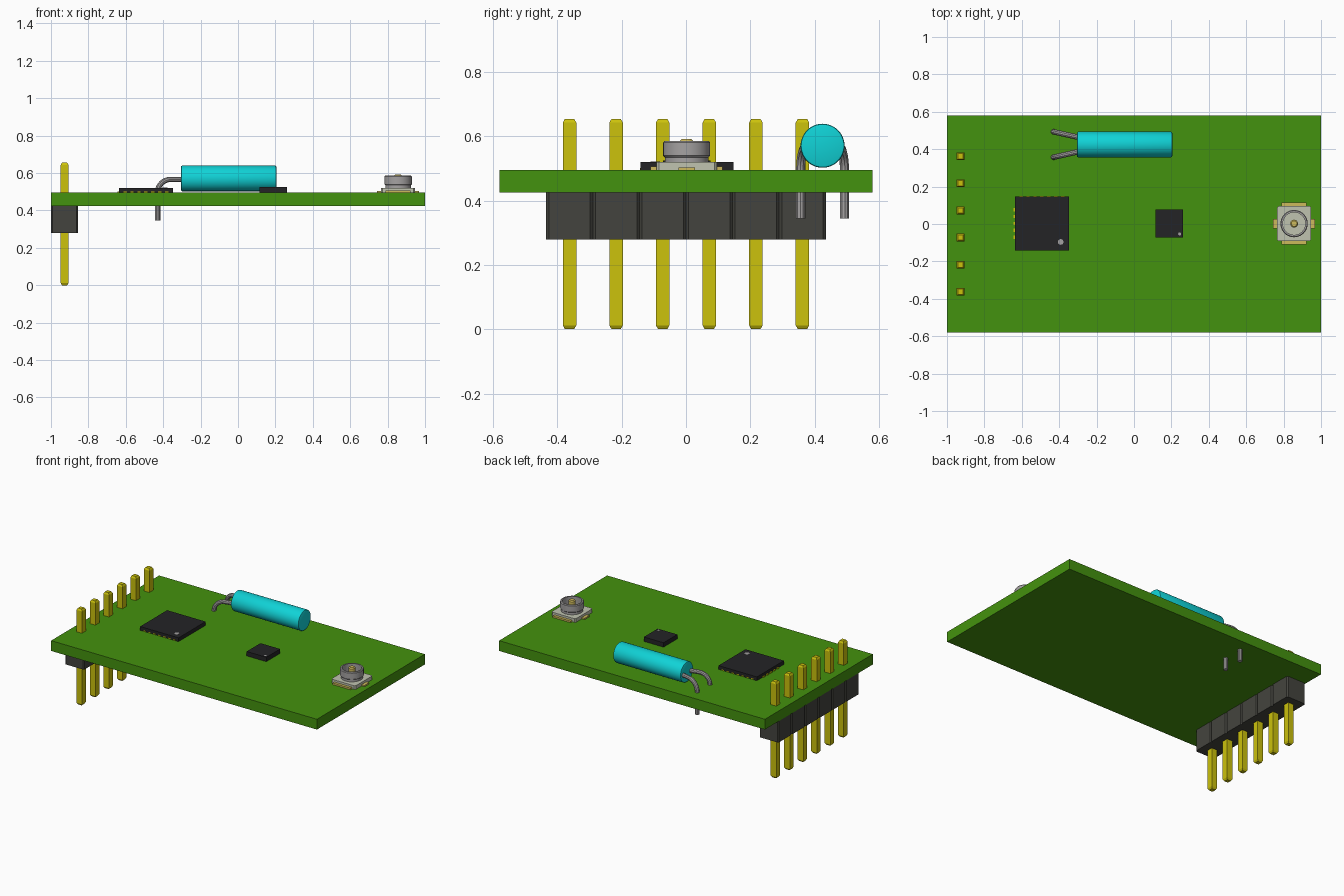
import bpy, bmesh, math
from mathutils import Matrix

cube = bpy.data.objects.get("Cube")
if cube:
    bpy.data.objects.remove(cube, do_unlink=True)


def material(name, r, g, b):
    def lin(c):
        c /= 255
        return c / 12.92 if c <= 0.04045 else ((c + 0.055) / 1.055) ** 2.4
    col = (lin(r), lin(g), lin(b), 1)
    m = bpy.data.materials.new(name)
    m.use_nodes = True
    m.diffuse_color = col
    m.node_tree.nodes["Principled BSDF"].inputs["Base Color"].default_value = col
    return m


GREEN = material("board green", 68, 146, 14)
YELLOW = material("pin yellow", 204, 194, 12)
CHARCOAL = material("header charcoal", 68, 68, 62)
BLACK = material("chip black", 36, 36, 38)
CYAN = material("crystal cyan", 16, 210, 214)
GREY = material("metal grey", 165, 162, 162)
CREAM = material("connector cream", 192, 196, 176)
GOLD = material("contact gold", 206, 186, 92)


def finish(name, bm, mat, smooth=False):
    bmesh.ops.recalc_face_normals(bm, faces=bm.faces)
    me = bpy.data.meshes.new(name)
    bm.to_mesh(me)
    bm.free()
    me.materials.append(mat)
    ob = bpy.data.objects.new(name, me)
    bpy.context.collection.objects.link(ob)
    if smooth:
        bpy.ops.object.select_all(action='DESELECT')
        ob.select_set(True)
        bpy.context.view_layer.objects.active = ob
        bpy.ops.object.shade_smooth_by_angle(angle=math.radians(35))
    return ob


def box(name, x, y, z, mat, chamfer=0):
    """Box from (min, max) ranges; chamfer cuts the vertical edges."""
    bm = bmesh.new()
    size = [r[1] - r[0] for r in (x, y, z)]
    mid = [(r[0] + r[1]) / 2 for r in (x, y, z)]
    bmesh.ops.create_cube(bm, size=1, matrix=Matrix.Translation(mid) @ Matrix.Diagonal((*size, 1)))
    if chamfer:
        upright = [e for e in bm.edges if abs(e.verts[0].co.z - e.verts[1].co.z) > 1e-4]
        bmesh.ops.bevel(bm, geom=upright, offset=chamfer, segments=1, affect='EDGES')
    return finish(name, bm, mat)


def lathe(name, profile, place, mat, steps=40):
    """Spin a closed (radius, height) profile about z, then place it."""
    bm = bmesh.new()
    vs = [bm.verts.new((r, 0, h)) for r, h in profile]
    es = [bm.edges.new((vs[i], vs[(i + 1) % len(vs)])) for i in range(len(vs))]
    bmesh.ops.spin(bm, geom=vs + es, cent=(0, 0, 0), axis=(0, 0, 1),
                   angle=2 * math.pi, steps=steps, use_merge=True)
    bmesh.ops.remove_doubles(bm, verts=bm.verts, dist=1e-5)
    bmesh.ops.dissolve_degenerate(bm, dist=1e-6, edges=bm.edges)
    # drop any sliver faces left on the axis
    axis = [e for e in bm.edges if all(v.co.xy.length < 1e-5 for v in e.verts)]
    bmesh.ops.delete(bm, geom=axis, context='EDGES')
    bm.transform(place)
    return finish(name, bm, mat, True)


def disc(name, x, y, z, r, h, mat):
    return lathe(name, [(0, 0), (r, 0), (r, h), (0, h)], Matrix.Translation((x, y, z)), mat, 24)


TOP = 0.495

# Circuit board
box("board", (-1, 1), (-0.58, 0.58), (0.425, TOP), GREEN)

# Pin header: six chamfered housing blocks with tapered square pins
PITCH, PX = 0.145, -0.927
for i in range(6):
    y = (i - 2.5) * PITCH
    box(f"header_block_{i + 1}", (PX - 0.0725, PX + 0.0725),
        (y - PITCH / 2, y + PITCH / 2), (0.28, 0.425), CHARCOAL, 0.008)
    bm = bmesh.new()
    rings = []
    for half, z in ((0.014, 0), (0.021, 0.012), (0.021, 0.643), (0.014, 0.655)):
        rings.append([bm.verts.new((PX + sx * half, y + sy * half, z))
                      for sx, sy in ((-1, -1), (1, -1), (1, 1), (-1, 1))])
    for a, b in zip(rings, rings[1:]):
        for k in range(4):
            bm.faces.new((a[k], a[(k + 1) % 4], b[(k + 1) % 4], b[k]))
    bm.faces.new(rings[0])
    bm.faces.new(rings[-1])
    finish(f"header_pin_{i + 1}", bm, YELLOW)

# Large chip with marker dot and side contacts
box("large_chip", (-0.637, -0.348), (-0.142, 0.148), (TOP, 0.521), BLACK)
disc("large_chip_dot", -0.392, -0.096, 0.5205, 0.015, 0.0015, GREY)
for i in range(5):
    y = 0.003 + (i - 2) * 0.037
    box(f"large_chip_side_contact_{i + 1}", (-0.645, -0.63), (y - 0.009, y + 0.009), (TOP, 0.502), YELLOW)
for i in range(7):
    x = -0.4925 + (i - 3) * 0.037
    for side, y in (("front", -0.1395), ("back", 0.1455)):
        box(f"large_chip_{side}_contact_{i + 1}", (x - 0.009, x + 0.009),
            (y - 0.003, y + 0.003), (TOP, 0.502), YELLOW)

# Small chip with marker dot
box("small_chip", (0.115, 0.263), (-0.071, 0.077), (TOP, 0.525), BLACK)
disc("small_chip_dot", 0.244, -0.053, 0.5245, 0.008, 0.0015, GREY)

# Crystal can lying along x
CY, CZ, R = 0.425, 0.571, 0.0685
lathe("crystal_can", [(0, 0), (R - 0.007, 0), (R - 0.002, 0.002), (R, 0.007), (R, 0.503),
                      (R - 0.002, 0.508), (R - 0.007, 0.51), (0, 0.51)],
      Matrix.Translation((-0.305, CY, CZ)) @ Matrix.Rotation(math.pi / 2, 4, 'Y'), CYAN, 48)

# Crystal leads: spread outward, bend down and pass through the board
for side, s in (("front", -1), ("back", 1)):
    path = [(-0.295, 0.566)]
    for k in range(9):
        a = math.pi / 2 * k / 8
        path.append((-0.36 - 0.07 * math.sin(a), 0.496 + 0.07 * math.cos(a)))
    path.append((-0.43, 0.345))
    cu = bpy.data.curves.new(f"crystal_lead_{side}", 'CURVE')
    cu.dimensions = '3D'
    cu.bevel_depth, cu.bevel_resolution, cu.use_fill_caps = 0.0145, 3, True
    sp = cu.splines.new('POLY')
    sp.points.add(len(path) - 1)
    for p, (x, z) in zip(sp.points, path):
        spread = 0.038 + 0.030 * (-0.295 - x) / 0.135
        p.co = (x, CY + s * spread, z, 1)
    cu.materials.append(GREY)
    ob = bpy.data.objects.new(f"crystal_lead_{side}", cu)
    bpy.context.collection.objects.link(ob)
    bpy.ops.object.select_all(action='DESELECT')
    ob.select_set(True)
    bpy.context.view_layer.objects.active = ob
    bpy.ops.object.convert(target='MESH')
    bpy.ops.object.shade_smooth_by_angle(angle=math.radians(35))

# Coaxial connector: cream base, gold tabs, grey ring, gold centre pin
KX, KY = 0.856, 0.002
box("connector_base", (KX - 0.091, KX + 0.091), (KY - 0.094, KY + 0.094), (TOP, 0.520), CREAM, 0.008)
box("connector_tabs_y", (KX - 0.067, KX + 0.067), (KY - 0.112, KY + 0.112), (TOP, 0.506), GOLD)
box("connector_tabs_x", (KX - 0.112, KX + 0.112), (KY - 0.026, KY + 0.026), (TOP, 0.504), GOLD)
place = Matrix.Translation((KX, KY, 0))
lathe("connector_ring", [(0.060, 0.515), (0.068, 0.515), (0.068, 0.535), (0.073, 0.540),
                         (0.073, 0.581), (0.069, 0.586), (0.060, 0.586)], place, GREY)
disc("connector_floor", KX, KY, 0.518, 0.061, 0.006, CREAM)
lathe("connector_pin", [(0, 0.515), (0.021, 0.515), (0.021, 0.586), (0.015, 0.592), (0, 0.592)],
      place, GOLD, 24)
